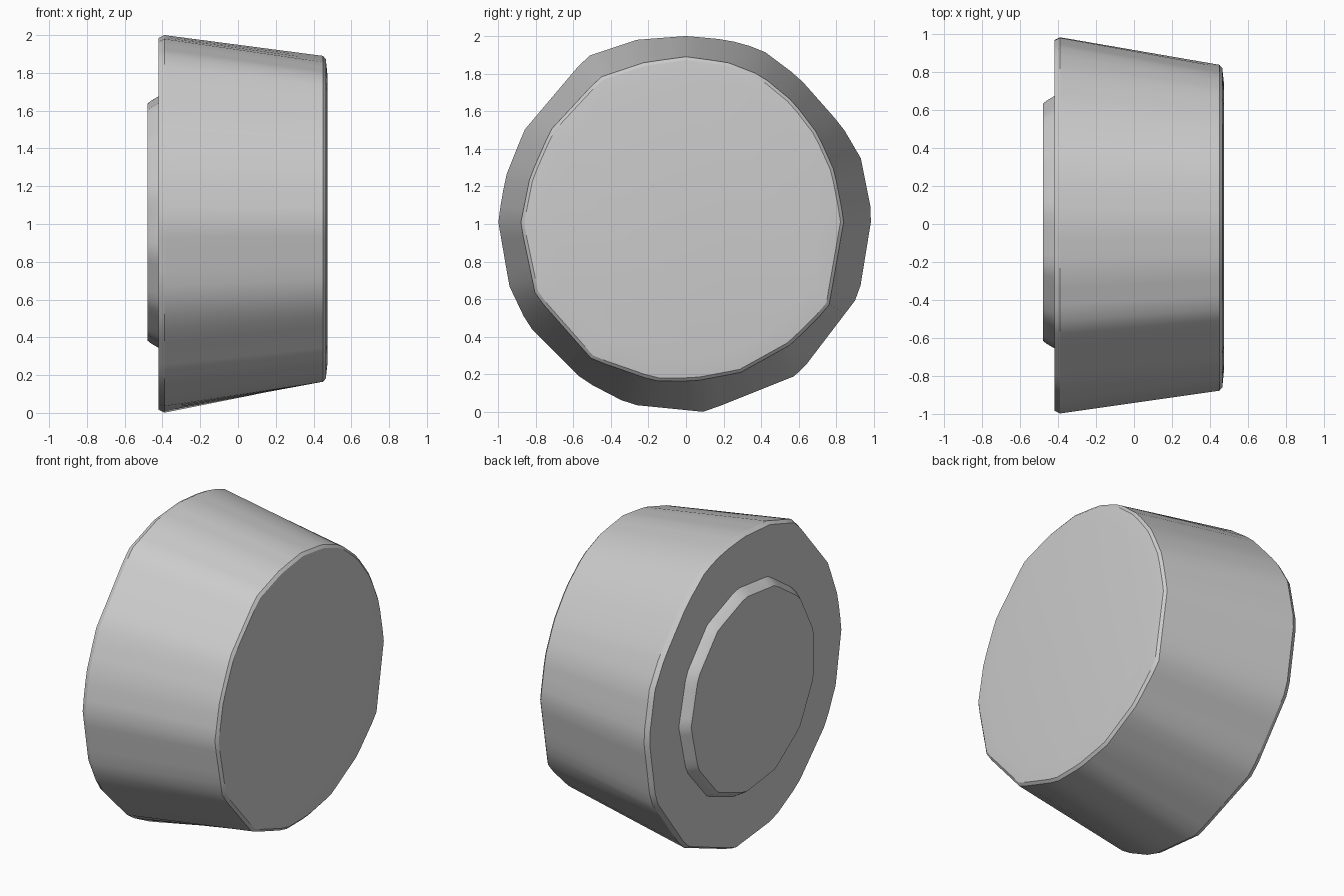
import bpy
import bmesh
from math import cos, sin, tau, atan2, radians

default = bpy.data.objects.get("Cube")
if default:
    bpy.data.objects.remove(default)

grey = bpy.data.materials.new("plain grey")
grey.use_nodes = True
COLOUR = (0.6, 0.6, 0.6, 1)
grey.diffuse_color = COLOUR
grey.node_tree.nodes["Principled BSDF"].inputs["Base Color"].default_value = COLOUR

STEPS = 72
CENTRE_Z = 1.01

# Slightly worn, faceted outlines as (y, z), anticlockwise from +y
RIM = [(.99, 1.05), (.93, 1.35), (.83, 1.52), (.6, 1.78), (.4, 1.93), (.22, 1.98),
       (0, 2), (-.26, 1.98), (-.53, 1.89), (-.86, 1.5), (-.96, 1.25), (-1, 1.02),
       (-.94, .67), (-.84, .46), (-.55, .17), (-.3, .04), (.1, 0), (.6, .2), (.92, .62)]
CAP = [(.84, 1.02), (.79, 1.28), (.7, 1.48), (.57, 1.65), (.4, 1.79), (.22, 1.86),
       (0, 1.89), (-.22, 1.86), (-.46, 1.78), (-.72, 1.5), (-.83, 1.25), (-.88, 1),
       (-.8, .62), (-.5, .28), (-.17, .165), (.05, .165), (.29, .21), (.56, .36), (.76, .56)]
BOSS = [(.66 * cos(tau * i / 13), CENTRE_Z + .66 * sin(tau * i / 13)) for i in range(13)]


def radius_at(outline, angle):
    """Distance from the axis to a straight-sided outline at an angle."""
    dy, dz = cos(angle), sin(angle)
    for (ay, az), (by, bz) in zip(outline, outline[1:] + outline[:1]):
        az, bz = az - CENTRE_Z, bz - CENTRE_Z
        start = atan2(az, ay)
        span = (atan2(bz, by) - start) % tau
        if (angle - start) % tau <= span:
            ey, ez = by - ay, bz - az
            return (ay * ez - az * ey) / (dy * ez - dz * ey)
    return 1


def loft(name, sections):
    """Skin rings along x; each section is (x, outline, scale)."""
    bm = bmesh.new()
    rings = []
    for x, outline, scale in sections:
        ring = []
        for i in range(STEPS):
            a = tau * (i + .01) / STEPS
            r = radius_at(outline, a) * scale
            ring.append(bm.verts.new((x, r * cos(a), CENTRE_Z + r * sin(a))))
        rings.append(ring)
    for low, high in zip(rings, rings[1:]):
        for i in range(STEPS):
            j = (i + 1) % STEPS
            bm.faces.new((low[i], low[j], high[j], high[i]))
    bm.faces.new(rings[0][::-1])
    bm.faces.new(rings[-1])
    bmesh.ops.recalc_face_normals(bm, faces=bm.faces)
    mesh = bpy.data.meshes.new(name)
    bm.to_mesh(mesh)
    bm.free()
    mesh.materials.append(grey)
    obj = bpy.data.objects.new(name, mesh)
    bpy.context.collection.objects.link(obj)
    bpy.ops.object.select_all(action="DESELECT")
    obj.select_set(True)
    bpy.context.view_layer.objects.active = obj
    bpy.ops.object.shade_smooth_by_angle(angle=radians(30))
    return obj


# Tapered body with a thin back rim and a barely domed cap
loft("knob_body", [(-.42, RIM, .985), (-.39, RIM, 1), (.45, CAP, 1),
                   (.465, CAP, .98), (.475, CAP, .87)])

# Low bevelled boss on the back
loft("back_boss", [(-.48, BOSS, .96), (-.46, BOSS, .985), (-.41, BOSS, 1.03)])
